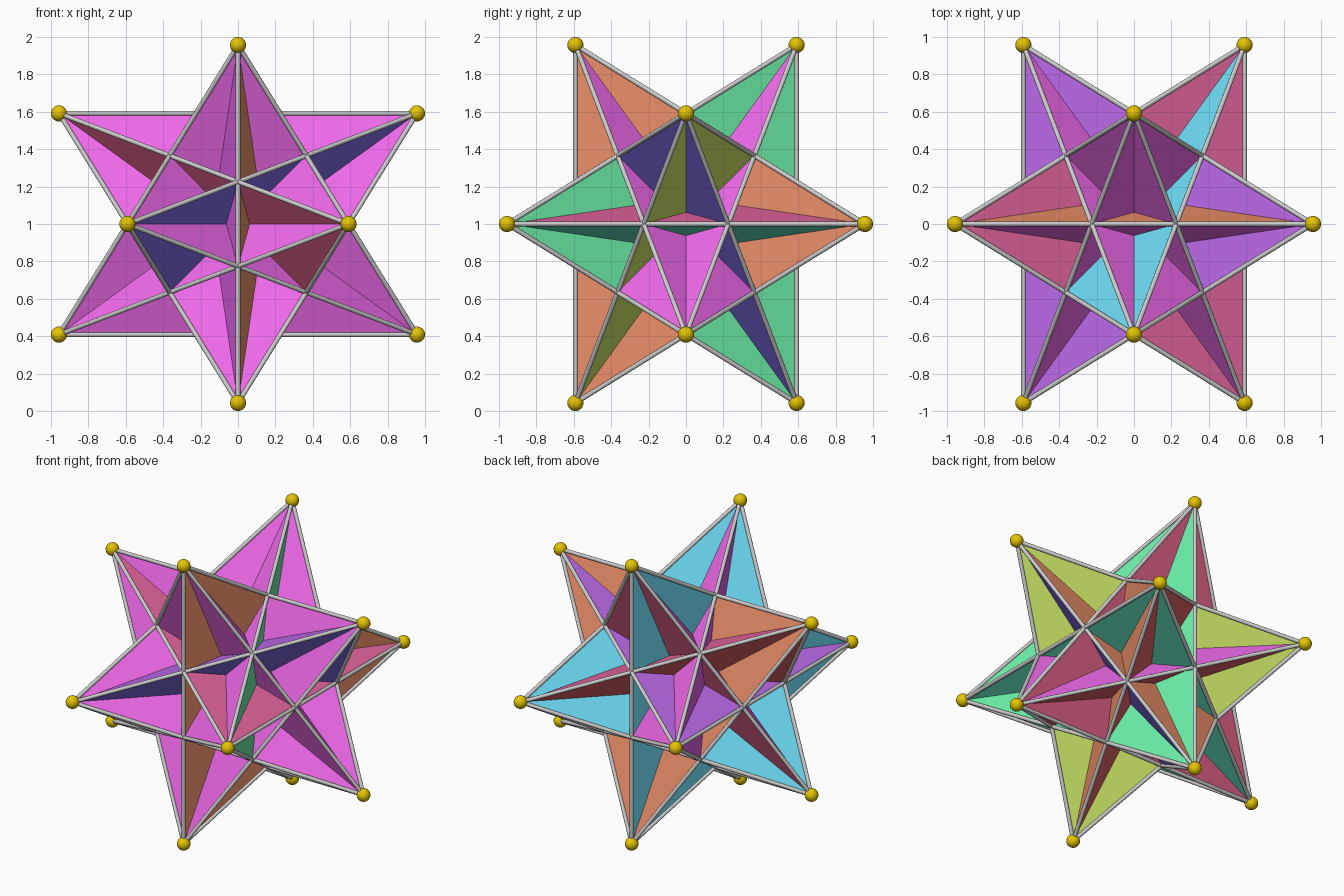
import bpy, bmesh
from itertools import combinations
from math import sqrt
from mathutils import Vector, Matrix

if "Cube" in bpy.data.objects:
    bpy.data.objects.remove(bpy.data.objects["Cube"])

PHI = (1 + sqrt(5)) / 2
R_BALL, R_ROD = 0.043, 0.0125
B = 1 - R_BALL
A = B / PHI
LIFT = Vector((0, 0, 1))


def material(name, rgb):
    m = bpy.data.materials.new(name)
    lin = [(c / 255) ** 2.2 for c in rgb]
    m.diffuse_color = (*lin, 1)
    m.use_nodes = True
    m.node_tree.nodes["Principled BSDF"].inputs["Base Color"].default_value = m.diffuse_color
    return m


def finish(bm, name, mats=()):
    me = bpy.data.meshes.new(name)
    bm.to_mesh(me)
    bm.free()
    ob = bpy.data.objects.new(name, me)
    bpy.context.collection.objects.link(ob)
    for m in mats:
        me.materials.append(m)
    return ob


# Twelve star points and the thirty long edges joining them
points = []
for s in (-1, 1):
    for t in (-1, 1):
        points += [Vector((0, s * A, t * B)), Vector((t * B, 0, s * A)),
                   Vector((s * A, t * B, 0))]


def joined(i, j):
    return abs((points[i] - points[j]).length - 2 * B) < 0.01


edges = [e for e in combinations(range(12), 2) if joined(*e)]
triangles = [t for t in combinations(range(12), 3)
             if all(joined(*e) for e in combinations(t, 2))]

# Panel colours, keyed by the signs of the outward direction
MAGENTA, ORANGE, CYAN = (240, 105, 235), (235, 142, 105), (108, 215, 240)
palette = {
    "magenta": (MAGENTA, [(0, -1, 1), (0, -1, -1), (1, -1, 1), (-1, -1, 1),
                          (1, 1, 1)]),
    "orange": (ORANGE, [(1, -1, 0), (0, 1, 1)]),
    "green": ((108, 238, 168), [(1, 1, 0)]),
    "cyan": (CYAN, [(-1, 1, 1), (-1, 1, 0)]),
    "violet": ((185, 105, 232), [(-1, 0, 1)]),
    "lilac": ((225, 98, 235), [(-1, -1, 0)]),
    "rose": ((225, 100, 155), [(1, 0, 1)]),
    "blue": ((125, 105, 225), [(1, -1, -1)]),
    "pink": ((225, 98, 135), [(-1, -1, -1), (0, 1, -1)]),
    "lime": ((200, 225, 100), [(1, 1, -1)]),
    "sea_green": ((98, 225, 190), [(1, 0, -1)]),
    "red": ((220, 95, 100), [(-1, 1, -1), (-1, 0, -1)]),
}
mats, slot = [], {}
for i, (name, (rgb, keys)) in enumerate(palette.items()):
    mats.append(material(name, rgb))
    for k in keys:
        slot[k] = i

# Twenty large triangles crossing through each other
bm = bmesh.new()
for tri in triangles:
    corners = [points[i] for i in tri]
    out = sum(corners, Vector())
    if (corners[1] - corners[0]).cross(corners[2] - corners[0]).dot(out) < 0:
        corners.reverse()
    f = bm.faces.new([bm.verts.new(c + LIFT) for c in corners])
    f.material_index = slot[tuple(0 if abs(c) < 0.01 else (1 if c > 0 else -1) for c in out)]
finish(bm, "star_panels", mats)

# Grey rods along every edge
bm = bmesh.new()
for i, j in edges:
    d = points[j] - points[i]
    place = (Matrix.Translation((points[i] + points[j]) / 2 + LIFT)
             @ d.to_track_quat('Z', 'Y').to_matrix().to_4x4())
    bmesh.ops.create_cone(bm, cap_ends=True, segments=16, radius1=R_ROD,
                          radius2=R_ROD, depth=d.length, matrix=place)
for f in bm.faces:
    f.smooth = len(f.verts) == 4
finish(bm, "edge_rods")

# Gold balls on the points
bm = bmesh.new()
for p in points:
    bmesh.ops.create_uvsphere(bm, u_segments=24, v_segments=16, radius=R_BALL,
                              matrix=Matrix.Translation(p + LIFT))
for f in bm.faces:
    f.smooth = True
finish(bm, "tip_balls", [material("gold", (228, 195, 12))])
